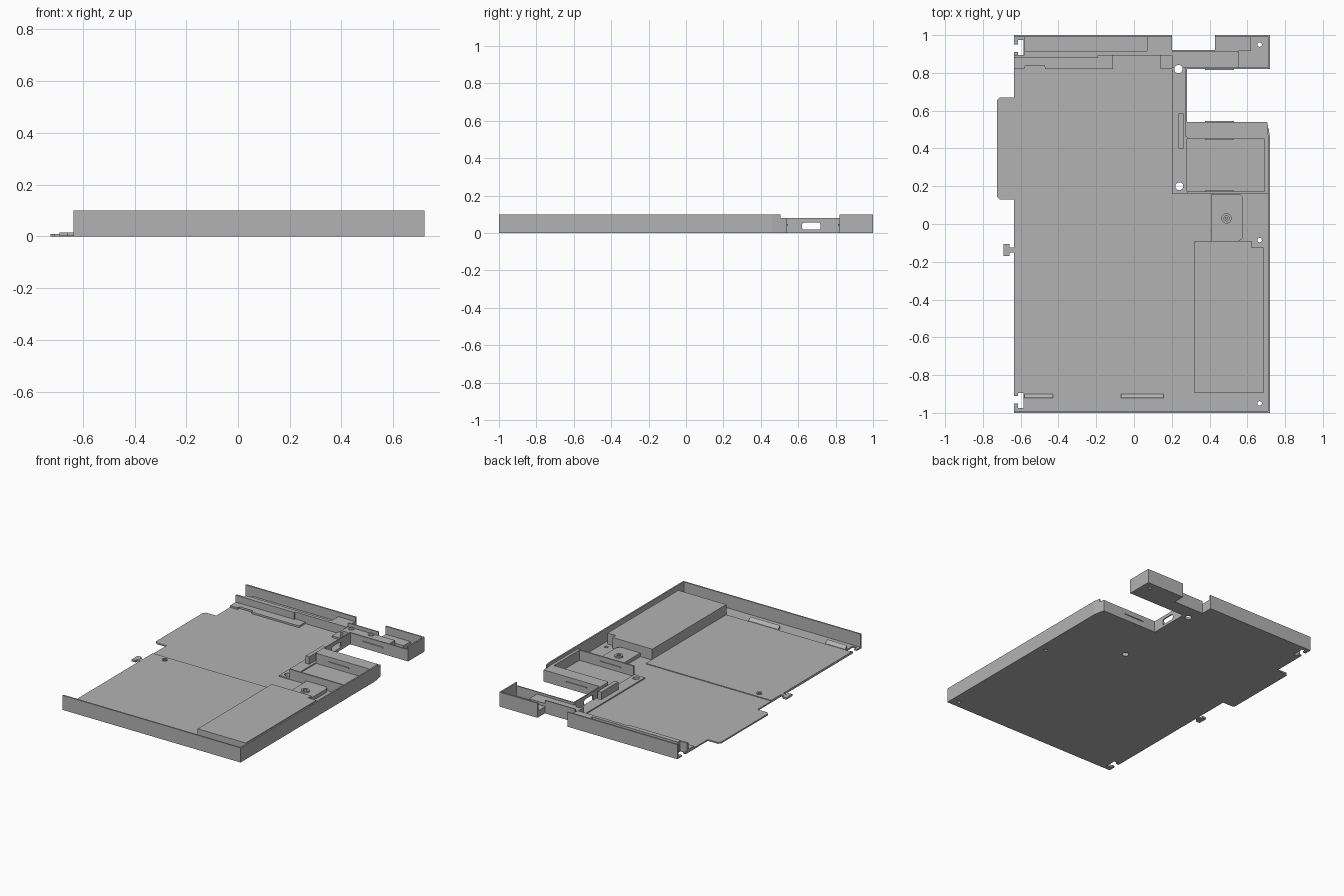
import bpy, bmesh, math
from mathutils import Matrix

default = bpy.data.objects.get("Cube")
if default:
    bpy.data.objects.remove(default, do_unlink=True)

grey = bpy.data.materials.new("plain_grey")
grey.use_nodes = True
colour = (0.45, 0.45, 0.45, 1)
grey.diffuse_color = colour
grey.node_tree.nodes["Principled BSDF"].inputs["Base Color"].default_value = colour


def finish(name, bm):
    bmesh.ops.recalc_face_normals(bm, faces=bm.faces)
    mesh = bpy.data.meshes.new(name)
    bm.to_mesh(mesh)
    bm.free()
    mesh.materials.append(grey)
    obj = bpy.data.objects.new(name, mesh)
    bpy.context.collection.objects.link(obj)
    return obj


def prism(name, outline, z0, z1):
    bm = bmesh.new()
    face = bm.faces.new([bm.verts.new((x, y, z0)) for x, y in outline])
    top = bmesh.ops.extrude_face_region(bm, geom=[face])["geom"]
    for v in top:
        if isinstance(v, bmesh.types.BMVert):
            v.co.z = z1
    return finish(name, bm)


def box(name, x0, x1, y0, y1, z0, z1):
    return prism(name, [(x0, y0), (x1, y0), (x1, y1), (x0, y1)], z0, z1)


def disc(name, x, y, r, z0, z1):
    bm = bmesh.new()
    bmesh.ops.create_cone(bm, cap_ends=True, segments=24, radius1=r, radius2=r,
                          depth=z1 - z0, matrix=Matrix.Translation((x, y, (z0 + z1) / 2)))
    return finish(name, bm)


def cut(obj, cutters):
    """Subtract each cutter, keep the result and discard the cutters."""
    for c in cutters:
        mod = obj.modifiers.new("cut", "BOOLEAN")
        mod.operation, mod.solver, mod.object = "DIFFERENCE", "EXACT", c
    graph = bpy.context.evaluated_depsgraph_get()
    mesh = bpy.data.meshes.new_from_object(obj.evaluated_get(graph))
    obj.modifiers.clear()
    obj.data = mesh
    for c in cutters:
        bpy.data.objects.remove(c, do_unlink=True)
    return obj


def boss(name, x, y, r, z0, z1):
    return cut(disc(name, x, y, r, z0, z1), [disc("cutter", x, y, r * 0.5, z0 + 0.002, z1 + 0.1)])


L, R = -0.635, 0.72      # side edges of the tray
FLOOR, FRONT, LEDGE, TOP = 0.01, 0.015, 0.08, 0.1


def corner_hook(s):
    """Hooked cut-out in the left edge near a corner."""
    return [(L, s * 0.91), (-0.615, s * 0.91), (-0.615, s * 0.895), (-0.585, s * 0.895),
            (-0.585, s * 0.975), (-0.615, s * 0.975), (-0.615, s * 0.95), (L, s * 0.95)]


# Floor pan with side tab, hook tab and rear openings
outline = [(L, -1), (R, -1), (R, 0.46), (0.705, 0.54), (0.28, 0.54), (0.28, 0.82),
           (R, 0.82), (R, 1), (0.43, 1), (0.43, 0.92), (0.2, 0.92), (0.2, 1), (L, 1)]
outline += corner_hook(1)[::-1]
outline += [(L, 0.67), (-0.71, 0.67), (-0.725, 0.655), (-0.725, 0.145), (-0.71, 0.13), (L, 0.13)]
outline += corner_hook(-1)
holes = [(0.665, -0.95, 0.012), (0.665, -0.085, 0.012), (0.665, 0.95, 0.012),
         (0.235, 0.82, 0.022), (0.24, 0.2, 0.021)]


def drills():
    return [disc("cutter", x, y, r, -0.05, 0.2) for x, y, r in holes]


cut(prism("floor_pan", outline, 0, FLOOR), drills())
box("front_floor", L, 0.32, -0.895, -0.02, 0.002, FRONT)
box("front_floor_step", 0.2, 0.28, -0.09, -0.02, 0.002, FRONT)
box("hook_tab_neck", -0.66, L, -0.15, -0.125, 0.002, FRONT)
box("hook_tab_head", -0.69, -0.66, -0.17, -0.105, 0.002, FRONT)
boss("floor_boss", -0.515, -0.06, 0.018, FRONT, 0.022)

# Outer walls
box("front_wall", L, R, -1, -0.99, 0, TOP)
box("left_side_wall", 0.71, R, -1, 0.46, 0, TOP)
prism("left_side_wall_end", [(0.71, 0.46), (R, 0.46), (0.713, 0.505), (0.703, 0.505)], 0, TOP)
box("back_wall", L, 0.2, 0.99, 1, 0, TOP)
box("arm_side_wall", 0.71, R, 0.82, 1, 0, TOP)
box("arm_back_wall", 0.43, R, 0.99, 1, 0, TOP)
box("arm_inner_back_wall", 0.2, 0.43, 0.912, 0.92, 0, 0.09)

# Sloping catches behind the front wall
for i, (x0, x1) in enumerate([(-0.58, -0.43), (-0.07, 0.155)]):
    catch = box(f"front_catch_{i + 1}", x0, x1, -0.922, -0.9, 0.005, 0.035)
    for v in catch.data.vertices:
        if v.co.z > 0.02 and v.co.y > -0.91:
            v.co.z = FRONT

# Large raised bay with a corner pocket for a fixing hole
cut(box("raised_bay", 0.32, 0.685, -0.895, -0.09, 0, 0.085),
    [box("cutter", 0.622, 0.75, -0.125, -0.05, 0.01, 0.2)] + drills())

# Pad with rounded corners and a screw
pad = [(0.41, -0.09)]
for cy, a0 in [(-0.06, -90), (0.13, 0)]:
    for k in range(6):
        a = math.radians(a0 + 18 * k)
        pad.append((0.548 + 0.03 * math.cos(a), cy + 0.03 * math.sin(a)))
pad.append((0.41, 0.16))
prism("screw_pad", pad, 0, 0.035)
boss("screw_boss", 0.49, 0.03, 0.027, 0.035, 0.045)
disc("screw_centre", 0.49, 0.03, 0.008, 0.036, 0.045)

# Middle side compartment
box("compartment_front_wall", 0.28, 0.71, 0.162, 0.172, 0, LEDGE)
prism("compartment_ledge", [(0.28, 0.45), (R, 0.45), (R, 0.46), (0.705, 0.54), (0.28, 0.54)], 0, LEDGE)
box("compartment_side_rail", 0.69, 0.712, 0.17, 0.45, 0, LEDGE)
for i, y in enumerate([0.172, 0.444, 0.54, 0.814]):
    box(f"slot_lip_{i + 1}", 0.375, 0.53, y, y + 0.006, 0.04, 0.048)

# Inner strip and rear opening wall with its rounded port
cut(box("inner_strip", 0.2, 0.28, 0.16, 0.89, 0, 0.018), drills())
port = box("cutter", 0.2, 0.4, 0.62, 0.72, 0.015, 0.057)
bm = bmesh.new()
bm.from_mesh(port.data)
sides = [e for e in bm.edges if abs(e.verts[0].co.x - e.verts[1].co.x) > 0.1]
bmesh.ops.bevel(bm, geom=sides, offset=0.015, segments=4, affect="EDGES", profile=0.5)
bm.to_mesh(port.data)
bm.free()
cut(box("opening_wall", 0.272, 0.28, 0.46, 0.83, 0, LEDGE), [port])
box("port_block", 0.235, 0.262, 0.4, 0.585, 0.01, 0.07)

# Rear arm: raised ledge, shelf and front wall
cut(box("arm_ledge", 0.2, 0.555, 0.825, 0.915, 0, 0.065), drills())
box("arm_front_wall", 0.28, R, 0.82, 0.828, 0, LEDGE)
box("arm_shelf", 0.43, 0.62, 0.915, 0.99, 0, 0.045)
for i, x in enumerate([0.235, 0.385]):
    boss(f"arm_boss_{i + 1}", x, 0.895, 0.019, 0.065, 0.07)

# Rear rail, channel and low plates
box("rear_rail_right", -0.58, -0.19, 0.882, 0.915, 0, 0.07)
box("rear_rail_left", -0.19, 0.2, 0.892, 0.915, 0, 0.07)
box("rear_rail_end", L, -0.58, 0.882, 0.895, 0, 0.07)
box("rear_channel", -0.58, 0.07, 0.915, 0.99, 0, 0.035)
box("rear_channel_block", 0.07, 0.2, 0.915, 0.99, 0, 0.07)
prism("rear_low_plate", [(L, 0.82), (-0.58, 0.82), (-0.575, 0.84), (-0.475, 0.84), (-0.47, 0.82),
                         (-0.11, 0.82), (-0.11, 0.892), (L, 0.892)], 0, 0.022)
box("rear_corner_plate", 0.14, 0.2, 0.82, 0.892, 0, 0.022)
